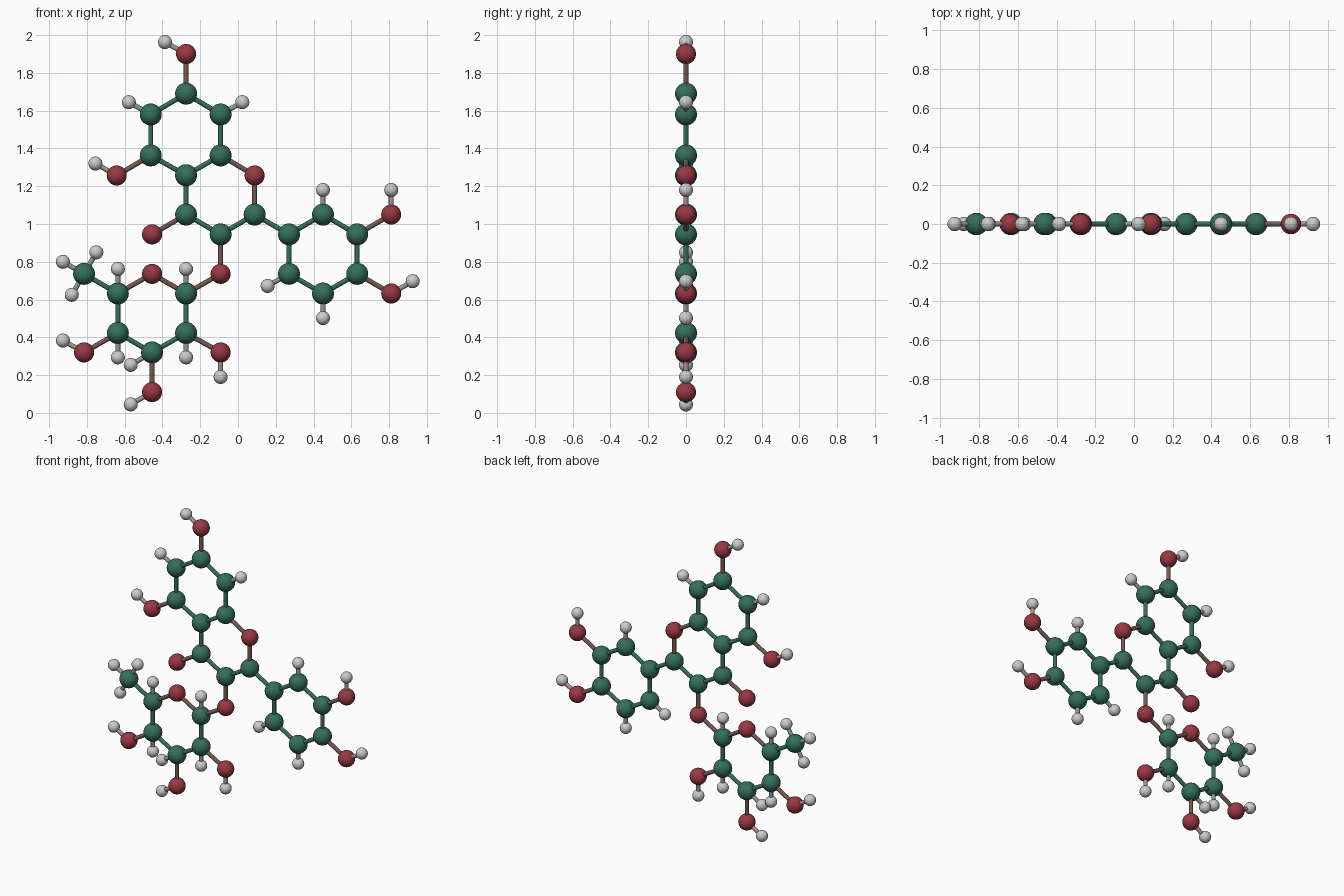
import bpy
from mathutils import Vector

if "Cube" in bpy.data.objects:
    bpy.data.objects.remove(bpy.data.objects["Cube"])

# Atom centres (x, z); the whole molecule lies in the plane y = 0
CARBON = [
    # upper ring
    (-.275, 1.69), (-.462, 1.58), (-.462, 1.363), (-.275, 1.258), (-.092, 1.363), (-.092, 1.58),
    # middle ring
    (-.275, 1.05), (-.092, .945), (.088, 1.05),
    # right ring
    (.27, .945), (.45, 1.05), (.631, .945), (.631, .736), (.45, .632), (.27, .736),
    # lower ring and its side carbon
    (-.275, .632), (-.275, .423), (-.455, .32), (-.636, .423), (-.636, .632), (-.815, .736),
]
OXYGEN = [
    (-.275, 1.90), (-.642, 1.257), (.088, 1.257), (-.455, .945), (-.092, .736), (-.455, .736),
    (.811, 1.05), (.811, .632), (-.092, .32), (-.455, .11), (-.815, .32),
]
HYDROGEN = [
    (-.387, 1.963), (-.578, 1.645), (.023, 1.645), (-.755, 1.32),
    (.45, 1.18), (.811, 1.18), (.925, .697), (.45, .502), (.157, .672),
    (-.275, .762), (-.275, .294), (-.092, .19), (-.568, .045), (-.568, .254),
    (-.636, .762), (-.636, .294), (-.927, .383), (-.927, .80), (-.75, .85), (-.88, .625),
]
# element: positions, radius, colour
ELEMENTS = {
    "carbon": (CARBON, .058, (.035, .16, .105)),
    "oxygen": (OXYGEN, .053, (.32, .04, .055)),
    "hydrogen": (HYDROGEN, .037, (.5, .5, .5)),
}
BOND_RADIUS = .013
materials = {}


def material(name, colour):
    if name not in materials:
        materials[name] = bpy.data.materials.new(name)
        materials[name].diffuse_color = (*colour, 1)
    return materials[name]


# Atoms: one shared smooth sphere mesh per element
atoms = []
for kind, (points, radius, colour) in ELEMENTS.items():
    bpy.ops.mesh.primitive_uv_sphere_add(segments=32, ring_count=16, radius=radius)
    first = bpy.context.object
    bpy.ops.object.shade_smooth()
    if kind != "hydrogen":
        first.data.materials.append(material(kind, colour))
    for i, (x, z) in enumerate(points):
        obj = first
        if i:
            obj = bpy.data.objects.new(kind, first.data)
            bpy.context.collection.objects.link(obj)
        obj.name = f"{kind}_atom_{i + 1:02d}"
        obj.location = (x, 0, z)
        atoms.append((kind, Vector((x, 0, z))))


# Bonds: thin rods whose colour is the mix of the two atoms
def bond(a, b):
    (ka, pa), (kb, pb) = a, b
    bpy.ops.mesh.primitive_cylinder_add(vertices=20, radius=BOND_RADIUS,
                                        depth=(pb - pa).length, location=(pa + pb) / 2)
    obj = bpy.context.object
    obj.rotation_euler = (pb - pa).to_track_quat('Z', 'Y').to_euler()
    obj.name = f"{ka}_{kb}_bond"
    bpy.ops.object.shade_smooth_by_angle()
    mix = [(u + v) / 2 for u, v in zip(ELEMENTS[ka][2], ELEMENTS[kb][2])]
    obj.data.materials.append(material(f"{ka}_{kb}", mix))


heavy = [a for a in atoms if a[0] != "hydrogen"]
for i, a in enumerate(heavy):
    for b in heavy[i + 1:]:
        if "carbon" in (a[0], b[0]) and (a[1] - b[1]).length < .235:
            bond(a, b)
for h in atoms:
    if h[0] == "hydrogen":
        bond(min(heavy, key=lambda a: (a[1] - h[1]).length), h)

for m in bpy.data.materials:
    if m.users and not m.is_grease_pencil:
        m.use_nodes = True
        m.node_tree.nodes["Principled BSDF"].inputs["Base Color"].default_value = m.diffuse_color
